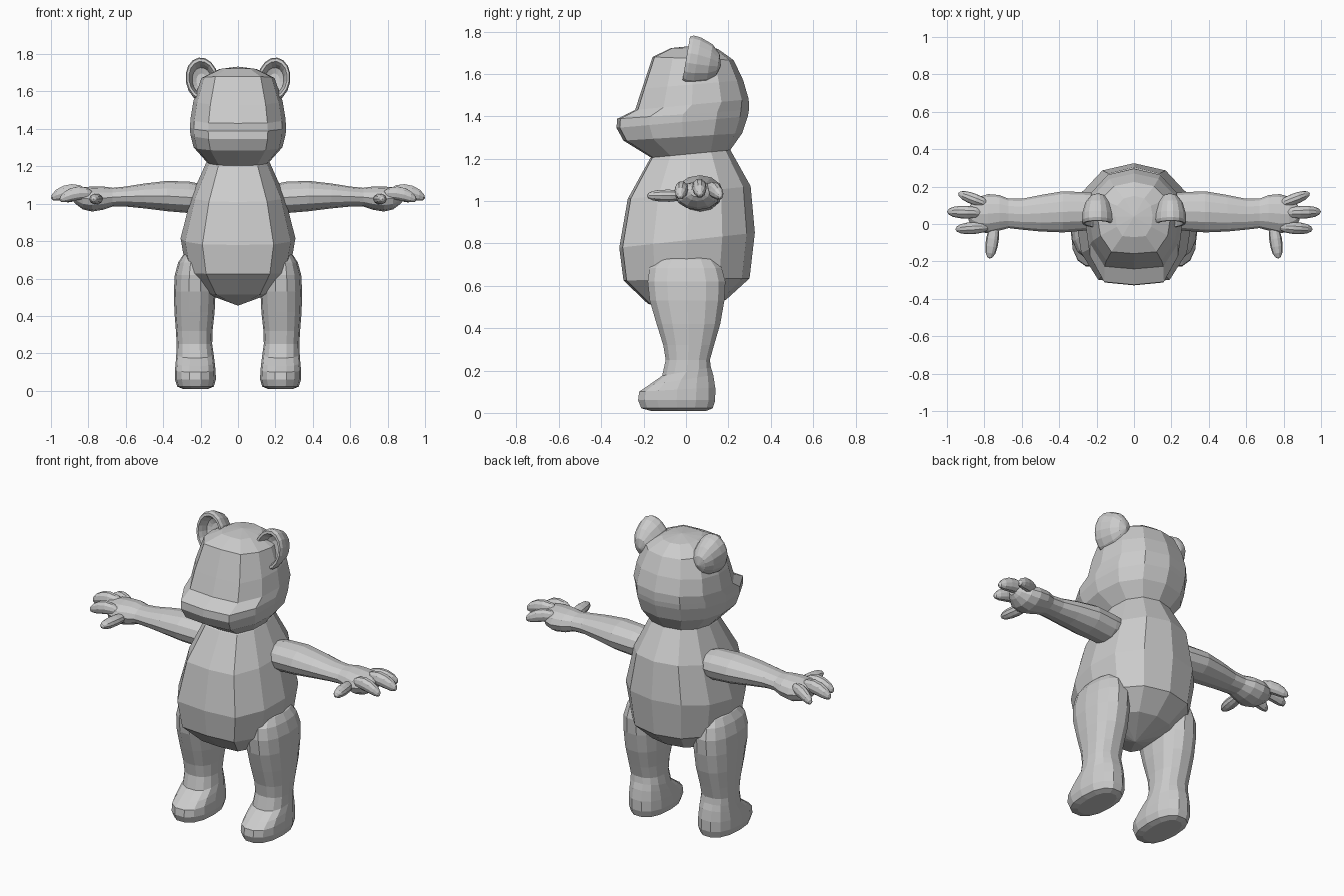
import bpy, bmesh, math
from mathutils import Vector, Matrix

if "Cube" in bpy.data.objects:
    bpy.data.objects.remove(bpy.data.objects["Cube"])

fur = bpy.data.materials.new("grey_fur")
fur.diffuse_color = (0.6, 0.6, 0.6, 1)
fur.use_nodes = True
fur.node_tree.nodes["Principled BSDF"].inputs["Base Color"].default_value = fur.diffuse_color


def loft(name, rings, mirror=False):
    """Skin a stack of equal-sized rings; a one-point ring becomes a pole."""
    bm = bmesh.new()
    vs = [[bm.verts.new(p) for p in r] for r in rings]
    for a, b in zip(vs, vs[1:]):
        n = max(len(a), len(b))
        for i in range(n):
            j = (i + 1) % n
            if len(a) == 1:
                bm.faces.new((a[0], b[j], b[i]))
            elif len(b) == 1:
                bm.faces.new((a[i], a[j], b[0]))
            else:
                bm.faces.new((a[i], a[j], b[j], b[i]))
    for end in (vs[0], vs[-1]):
        if len(end) > 2:
            bm.faces.new(end)
    bmesh.ops.recalc_face_normals(bm, faces=bm.faces)
    me = bpy.data.meshes.new(name)
    bm.to_mesh(me)
    bm.free()
    me.materials.append(fur)
    ob = bpy.data.objects.new(name, me)
    bpy.context.collection.objects.link(ob)
    if mirror:
        ob.modifiers.new("mirror", "MIRROR")
    return ob


# Boxy 12-point cross-section shared by torso and head
HALF = [(0, -1), (.62, -.95), (.92, -.5), (1, 0), (.9, .52), (.55, .88), (0, 1)]
SECTION = HALF + [(-x, y) for x, y in HALF[-2:0:-1]]


def slab(y0, y1, w, z0, z1):
    """Ring from front (y0, z0) to back (y1, z1) with half width w."""
    cy, ry, cz, rz = (y0 + y1) / 2, (y1 - y0) / 2, (z0 + z1) / 2, (z1 - z0) / 2
    return [(x * w, cy + y * ry, cz + y * rz) for x, y in SECTION]


# Torso
loft("torso", [
    [(0, 0.01, .455)],
    slab(-.18, .19, .19, .515, .535),
    slab(-.295, .30, .275, .625, .635),
    slab(-.315, .325, .307, .78, .85),
    slab(-.275, .305, .25, 1.01, 1.07),
    slab(-.17, .21, .17, 1.2, 1.24),
    slab(-.10, .14, .12, 1.26, 1.28)])

# Head with projecting muzzle
loft("head", [
    [(0, .02, 1.21)],
    slab(-.165, .205, .165, 1.205, 1.235),
    slab(-.295, .265, .238, 1.285, 1.32),
    slab(-.328, .292, .255, 1.345, 1.40),
    slab(-.325, .297, .257, 1.388, 1.43),
    slab(-.240, .296, .254, 1.43, 1.48),
    slab(-.208, .27, .238, 1.53, 1.57),
    slab(-.158, .225, .195, 1.68, 1.665),
    slab(-.07, .15, .10, 1.722, 1.718),
    [(0, .04, 1.733)]])

# Ears: domed back, rolled rim and hollow front
EAR = [(.0, .155), (.45, .14), (.78, .10), (.97, .04), (1, .005), (.93, -.012),
       (.80, -.012), (.70, .01), (.6, .045), (.35, .06), (0, .062)]
ear_pose = Matrix.Translation((.192, .012, 1.665)) @ Matrix.Rotation(-.17, 4, 'X') \
    @ Matrix.Rotation(.15, 4, 'Y')
ear = []
for s, d in EAR:
    n = 16 if s else 1
    ear.append([ear_pose @ Vector((.088 * s * math.cos(2 * math.pi * i / n) * (s > 0), d,
                                   .12 * s * math.sin(2 * math.pi * i / n)))
                for i in range(n)])
loft("ears", ear, True)


def oval(n, fn):
    return [fn(math.cos(2 * math.pi * i / n), math.sin(2 * math.pi * i / n)) for i in range(n)]


def arm_ring(x, y0, y1, z0, z1):
    return oval(12, lambda c, s: (x, (y0 + y1) / 2 + c * (y1 - y0) / 2,
                                  (z0 + z1) / 2 + s * (z1 - z0) / 2))


# Arms and palms
loft("arms", [arm_ring(*r) for r in [
    (.17, -.02, .16, .97, 1.10), (.26, -.035, .17, .95, 1.118),
    (.38, -.045, .175, .96, 1.122), (.5, -.04, .155, .975, 1.108),
    (.6, -.03, .135, .985, 1.092), (.67, -.022, .135, .985, 1.085),
    (.72, -.035, .155, .968, 1.092), (.78, -.05, .16, .958, 1.092),
    (.83, -.04, .145, .97, 1.088), (.87, -.005, .11, 1.0, 1.078),
    (.885, .02, .08, 1.02, 1.065)]], True)


def digit(name, a, b, bend, w, h):
    """Rounded finger from a to b, arched upward by bend."""
    a, b = Vector(a), Vector(b)
    side = (b - a).cross(Vector((0, 0, 1))).normalized()
    up = side.cross(b - a).normalized()
    rings = [[a]]
    for t, s in [(.06, .5), (.2, .85), (.42, 1), (.65, .97), (.84, .78), (.96, .42)]:
        p = a.lerp(b, t) + Vector((0, 0, 4 * bend * t * (1 - t)))
        rings.append(oval(10, lambda c, q: p + side * c * w * s + up * q * h * s))
    loft(name, rings + [[b]], True)


# Fingers and thumbs
digit("front_fingers", (.77, -.015, 1.05), (.955, -.028, 1.02), .02, .032, .037)
digit("middle_fingers", (.80, .06, 1.06), (1.0, .066, 1.03), .02, .034, .04)
digit("back_fingers", (.77, .10, 1.05), (.94, .165, 1.02), .018, .03, .037)
digit("thumbs", (.745, .0, 1.025), (.772, -.185, 1.025), 0, .034, .03)


def leg_ring(z, y0, y1, x0, x1, tilt=0):
    def point(c, s):
        # slightly squared oval
        c, s = (math.copysign(abs(v) ** .85, v) for v in (c, s))
        return ((x0 + x1) / 2 + c * (x1 - x0) / 2, (y0 + y1) / 2 + s * (y1 - y0) / 2,
                z + s * tilt)
    return oval(14, point)


# Legs and feet
loft("legs", [leg_ring(*r) for r in [
    (.01, -.17, .10, .16, .295), (.022, -.215, .13, .13, .325),
    (.06, -.23, .142, .118, .337), (.11, -.225, .142, .12, .337, .01),
    (.155, -.18, .132, .125, .333, .025), (.195, -.115, .12, .13, .33, .02),
    (.25, -.098, .115, .138, .328), (.32, -.11, .135, .136, .332),
    (.42, -.142, .165, .125, .34), (.53, -.175, .185, .12, .343),
    (.62, -.185, .19, .122, .338), (.685, -.175, .172, .135, .32),
    (.725, -.135, .14, .155, .295), (.745, -.08, .085, .185, .265)]], True)
